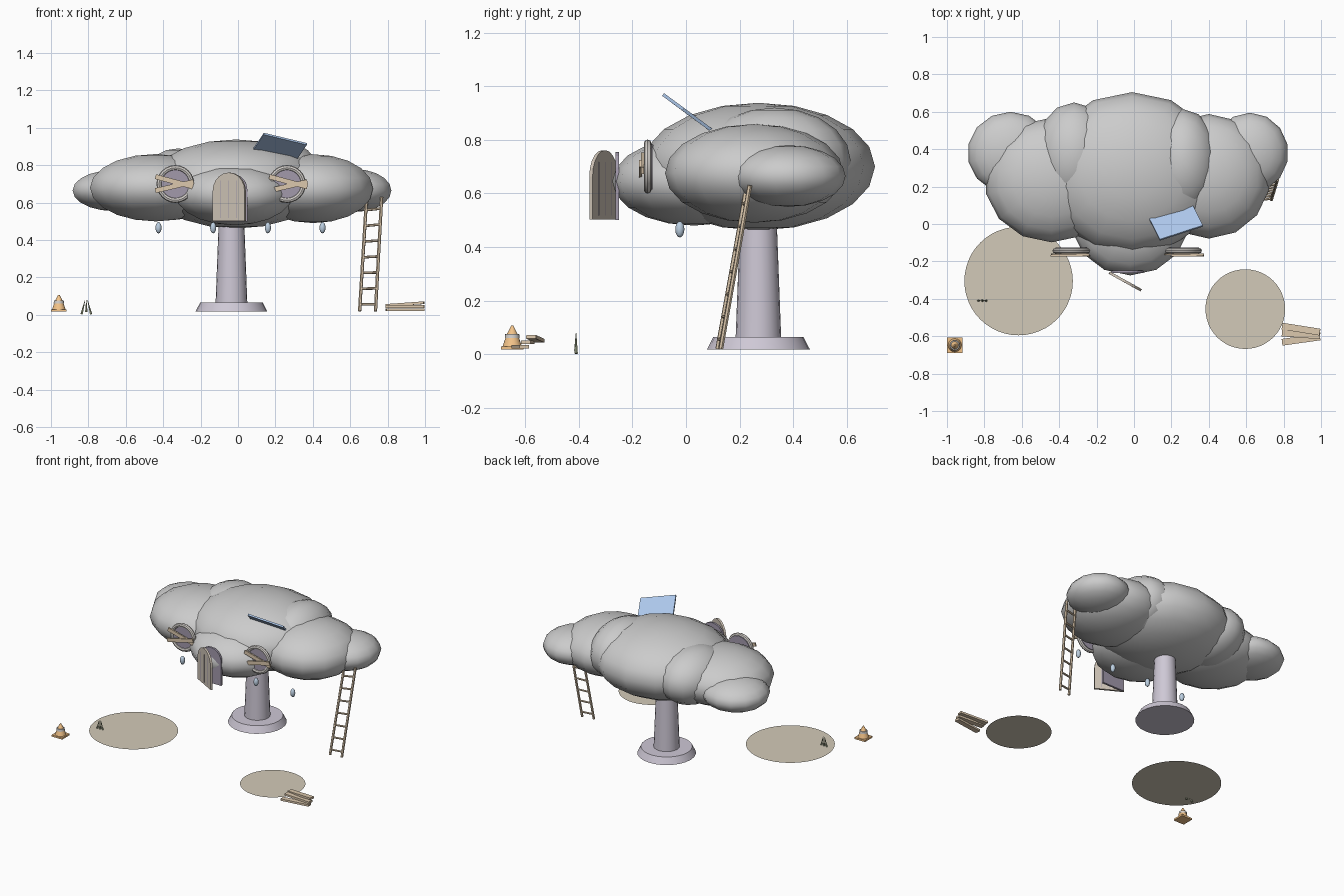
import bpy, bmesh, math
from mathutils import Vector, Matrix

if "Cube" in bpy.data.objects:
    bpy.data.objects.remove(bpy.data.objects["Cube"])


def material(name, rgb):
    m = bpy.data.materials.new(name)
    m.diffuse_color = (*rgb, 1)
    m.use_nodes = True
    m.node_tree.nodes["Principled BSDF"].inputs["Base Color"].default_value = m.diffuse_color
    return m


WOOD = material("wood", (0.72, 0.58, 0.42))
DOOR = material("door_wood", (0.62, 0.55, 0.47))
STONE = material("lilac_stone", (0.62, 0.58, 0.67))
DARK = material("dark_glass", (0.36, 0.32, 0.41))
FRAME = material("window_frame", (0.66, 0.63, 0.6))
BLUE = material("panel_blue", (0.42, 0.58, 0.84))
WATER = material("water", (0.5, 0.62, 0.75))
SAND = material("sand", (0.65, 0.59, 0.48))
ORANGE = material("orange", (0.9, 0.55, 0.25))
GREEN = material("grass", (0.38, 0.42, 0.28))


def finish(name, bm, mat=None, matrix=None, smooth=False):
    bmesh.ops.recalc_face_normals(bm, faces=bm.faces)
    me = bpy.data.meshes.new(name)
    bm.to_mesh(me)
    bm.free()
    ob = bpy.data.objects.new(name, me)
    bpy.context.collection.objects.link(ob)
    if matrix:
        ob.matrix_world = matrix
    if mat:
        me.materials.append(mat)
    if smooth:
        bpy.ops.object.select_all(action='DESELECT')
        ob.select_set(True)
        bpy.context.view_layer.objects.active = ob
        bpy.ops.object.shade_smooth_by_angle(angle=math.radians(40))
    return ob


def ellipsoid(name, loc, radii, mat=None, seg=14, rings=10):
    bm = bmesh.new()
    bmesh.ops.create_uvsphere(bm, u_segments=seg, v_segments=rings, radius=1)
    bmesh.ops.scale(bm, vec=radii, verts=bm.verts)
    return finish(name, bm, mat, Matrix.Translation(loc), True)


def box(name, size, loc, mat, rot=None):
    bm = bmesh.new()
    bmesh.ops.create_cube(bm, size=1)
    bmesh.ops.scale(bm, vec=size, verts=bm.verts)
    return finish(name, bm, mat, Matrix.Translation(loc) @ (rot or Matrix()))


def rod(name, a, b, r1, r2, mat, seg=8):
    a, b = Vector(a), Vector(b)
    d = b - a
    bm = bmesh.new()
    bmesh.ops.create_cone(bm, cap_ends=True, segments=seg, radius1=r1, radius2=r2, depth=d.length)
    mw = Matrix.Translation((a + b) / 2) @ d.to_track_quat('Z', 'Y').to_matrix().to_4x4()
    return finish(name, bm, mat, mw, True)


def arch(name, width, height, thick, matrix, mat):
    """Round-topped panel standing in the local xz plane, hinge at x = 0."""
    r = width / 2
    pts = [(0, 0), (width, 0)]
    pts += [(r + r * math.cos(math.pi * i / 10), height - r + r * math.sin(math.pi * i / 10))
            for i in range(11)]
    bm = bmesh.new()
    f = bm.faces.new([bm.verts.new((x, -thick / 2, z)) for x, z in pts])
    ext = bmesh.ops.extrude_face_region(bm, geom=[f])
    bmesh.ops.translate(bm, vec=(0, thick, 0),
                        verts=[v for v in ext["geom"] if isinstance(v, bmesh.types.BMVert)])
    return finish(name, bm, mat, matrix)


def torus(name, loc, R, r, mat, n=24, m=8):
    bm = bmesh.new()
    ring = []
    for i in range(n):
        a = 2 * math.pi * i / n
        ring.append([bm.verts.new(((R + r * math.cos(t)) * math.cos(a), r * math.sin(t),
                                   (R + r * math.cos(t)) * math.sin(a)))
                     for t in (2 * math.pi * j / m for j in range(m))])
    for i in range(n):
        p, q = ring[i], ring[(i + 1) % n]
        for j in range(m):
            k = (j + 1) % m
            bm.faces.new((p[j], q[j], q[k], p[k]))
    return finish(name, bm, mat, Matrix.Translation(loc), True)


# Cloud-shaped house body
ellipsoid("cloud_center", (-0.01, 0.27, 0.70), (0.48, 0.435, 0.238))
ellipsoid("cloud_left", (-0.44, 0.235, 0.68), (0.36, 0.333, 0.18))
ellipsoid("cloud_right", (0.40, 0.255, 0.675), (0.33, 0.333, 0.184))
ellipsoid("cloud_far_left", (-0.66, 0.38, 0.665), (0.23, 0.22, 0.11))
ellipsoid("cloud_far_right", (0.62, 0.38, 0.665), (0.205, 0.215, 0.115))
ellipsoid("cloud_front", (-0.02, 0.03, 0.645), (0.32, 0.305, 0.165))
ellipsoid("cloud_top_left", (-0.32, 0.37, 0.70), (0.21, 0.28, 0.19))
ellipsoid("cloud_top_right", (0.26, 0.33, 0.72), (0.195, 0.285, 0.2))

# Pedestal
rod("pedestal_base", (-0.035, 0.27, 0.018), (-0.035, 0.27, 0.065), 0.192, 0.168, STONE, 24)
rod("pedestal_column", (-0.035, 0.27, 0.06), (-0.035, 0.27, 0.56), 0.085, 0.066, STONE, 20)

# Round windows, each boarded with two crossed planks
for side, x in (("left", -0.335), ("right", 0.262)):
    torus(side + "_window_frame", (x, -0.143, 0.70), 0.087, 0.014, FRAME)
    rod(side + "_window_glass", (x, -0.148, 0.70), (x, -0.125, 0.70), 0.085, 0.085, DARK, 24)
    for i, (dz, ang) in enumerate(((0.012, 15), (-0.012, -13))):
        box(f"{side}_window_plank_{i}", (0.21, 0.010, 0.026), (x - 0.005 + 0.012 * (x > 0), -0.162 - 0.008 * i, 0.70 + dz),
            WOOD, Matrix.Rotation(math.radians(ang), 4, 'Y'))

# Doorway and open plank door
arch("doorway", 0.17, 0.255, 0.014, Matrix.Translation((-0.12, -0.256, 0.50)), DARK)
hinge = Matrix.Translation((-0.132, -0.26, 0.503)) @ Matrix.Rotation(math.radians(-29), 4, 'Z')
arch("door", 0.195, 0.258, 0.014, hinge, DOOR)
for i in range(3):
    strip = box(f"door_seam_{i}", (0.004, 0.016, 0.2), (0, 0, 0), DARK)
    strip.matrix_world = hinge @ Matrix.Translation((0.049 * (i + 1), 0, 0.115))

# Tilted roof panel
ex = Vector((0.23, 0.075, -0.055))
ey = Vector((-0.045, 0.115, -0.085))
size = (ex.length, ey.length, 0.012)
ex.normalize()
ez = ex.cross(ey).normalized()
ey = ez.cross(ex)
box("roof_panel", size, (0.225, 0.008, 0.90), BLUE, Matrix((ex, ey, ez)).transposed().to_4x4())

# Hanging drops
for i, x in enumerate((-0.425, -0.133, 0.16, 0.452)):
    ellipsoid(f"drop_{i}", (x, -0.023, 0.466), (0.017, 0.017, 0.03), WATER, 10, 8)

# Leaning ladder
lo = [Vector((0.65, 0.118, 0.02)), Vector((0.735, 0.13, 0.02))]
hi = [Vector((0.687, 0.226, 0.62)), Vector((0.768, 0.238, 0.63))]
for i in range(2):
    rod(f"ladder_rail_{i}", lo[i], hi[i], 0.009, 0.009, WOOD, 6)
for k in range(7):
    t = 0.06 + k * 0.14
    rod(f"ladder_rung_{k}", lo[0].lerp(hi[0], t), lo[1].lerp(hi[1], t), 0.007, 0.007, WOOD, 6)

# Flat ground patches
for name, loc, r in (("large_patch", (-0.617, -0.305, 0.016), 0.29), ("small_patch", (0.595, -0.455, 0.016), 0.213)):
    bm = bmesh.new()
    bmesh.ops.create_circle(bm, cap_ends=True, segments=48, radius=r)
    finish(name, bm, SAND, Matrix.Translation(loc))

# Grass tuft
for i, dx in enumerate((-0.025, 0, 0.025)):
    rod(f"grass_blade_{i}", (-0.811 + dx, -0.41, 0.003 + 0.012 * (dx == 0)), (-0.811 + dx * 0.25, -0.41, 0.08),
        0.007, 0.001, GREEN, 5)

# Warning cone
cx, cy = -0.958, -0.648
box("cone_base", (0.084, 0.084, 0.012), (cx, cy, 0.024), ORANGE)
rod("cone_body", (cx, cy, 0.03), (cx, cy, 0.066), 0.036, 0.024, ORANGE, 16)
rod("cone_band", (cx, cy, 0.06), (cx, cy, 0.076), 0.028, 0.026, FRAME, 16)
rod("cone_tip", (cx, cy, 0.074), (cx, cy, 0.107), 0.021, 0.004, ORANGE, 16)

# Pile of boards
for i, (y, z, yaw, tilt) in enumerate(((-0.618, 0.028, 8, 0), (-0.59, 0.045, -4, 0), (-0.562, 0.058, -9, -4))):
    rot = Matrix.Rotation(math.radians(yaw), 4, 'Z') @ Matrix.Rotation(math.radians(tilt), 4, 'Y')
    box(f"board_{i}", (0.205, 0.036, 0.014), (0.893, y, z), WOOD, rot)
